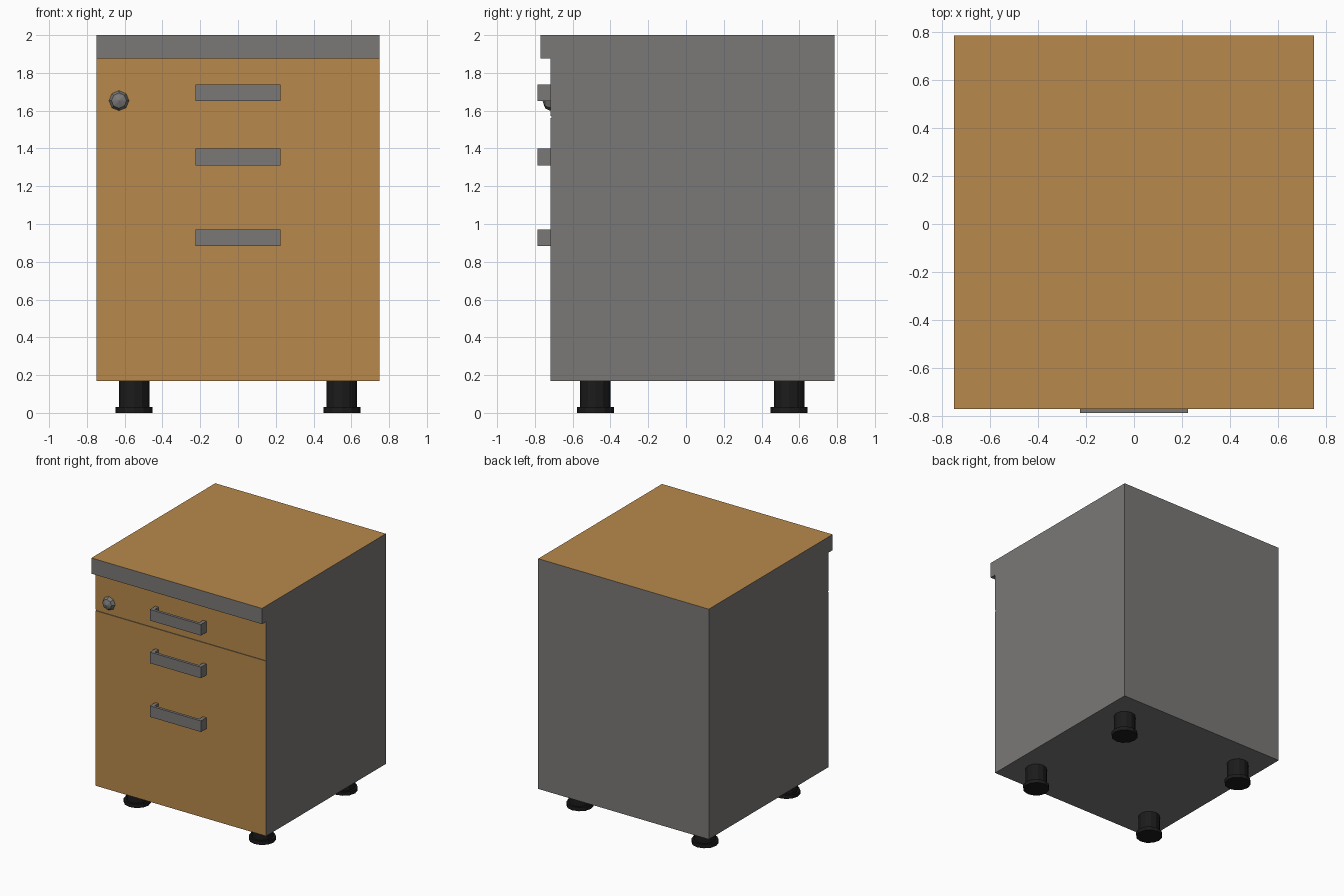
import bpy, bmesh, math
from mathutils import Matrix

if "Cube" in bpy.data.objects:
    bpy.data.objects.remove(bpy.data.objects["Cube"])


def material(name, rgb):
    m = bpy.data.materials.new(name)
    m.diffuse_color = (*rgb, 1)
    m.use_nodes = True
    m.node_tree.nodes["Principled BSDF"].inputs["Base Color"].default_value = m.diffuse_color
    return m


WOOD = material("wood", (0.48, 0.25, 0.072))
GREY = material("grey", (0.195, 0.19, 0.185))
BLACK = material("black", (0.011, 0.011, 0.011))


def finish(name, bm, *mats):
    bmesh.ops.recalc_face_normals(bm, faces=bm.faces)
    me = bpy.data.meshes.new(name)
    bm.to_mesh(me)
    bm.free()
    for m in mats:
        me.materials.append(m)
    ob = bpy.data.objects.new(name, me)
    bpy.context.collection.objects.link(ob)
    return ob


def extrude(bm, points, direction):
    f = bm.faces.new([bm.verts.new(p) for p in points])
    r = bmesh.ops.extrude_face_region(bm, geom=[f])
    verts = [v for v in r["geom"] if isinstance(v, bmesh.types.BMVert)]
    bmesh.ops.translate(bm, verts=verts, vec=direction)


def lathe(name, profile, sides, mat, matrix):
    # rings of (radius, height), closed by caps
    bm = bmesh.new()
    rings = [[bm.verts.new((r * math.cos(a), r * math.sin(a), z))
              for a in (2 * math.pi * i / sides for i in range(sides))]
             for r, z in profile]
    for lo, hi in zip(rings, rings[1:]):
        for i in range(sides):
            j = (i + 1) % sides
            bm.faces.new((lo[i], lo[j], hi[j], hi[i]))
    bm.faces.new(rings[0])
    bm.faces.new(rings[-1])
    bmesh.ops.remove_doubles(bm, verts=bm.verts, dist=1e-4)
    bm.transform(matrix)
    return finish(name, bm, mat)


FRONT, BACK = -0.718, 0.785

# Cabinet: side profile with overhanging top and a thin drawer seam
bm = bmesh.new()
seam = FRONT + 0.006
profile = [(BACK, 0.17), (BACK, 2), (-0.77, 2), (-0.77, 1.875), (FRONT, 1.875),
           (FRONT, 1.572), (seam, 1.572), (seam, 1.561), (FRONT, 1.561), (FRONT, 0.17)]
extrude(bm, [(-0.75, y, z) for y, z in profile], (1.5, 0, 0))
cabinet = finish("cabinet", bm, GREY, WOOD)
for p in cabinet.data.polygons:
    top = p.normal.z > 0.9 and p.center.z > 1.9
    drawer_front = p.normal.y < -0.9 and p.center.z < 1.87
    p.material_index = int(top or drawer_front)

# Drawer handles: U shape seen from above
for name, z in (("top_handle", 1.65), ("middle_handle", 1.311), ("bottom_handle", 0.884)):
    bm = bmesh.new()
    w, t, y0, y1 = 0.225, 0.03, -0.787, -0.765
    u = [(-w, FRONT), (-w, y0), (w, y0), (w, FRONT),
         (w - t, FRONT), (w - t, y1), (t - w, y1), (t - w, FRONT)]
    extrude(bm, [(x, y, z) for x, y in u], (0, 0, 0.088))
    finish(name, bm, GREY)

# Lock: eight-sided dome
lathe("lock", [(0.053, 0), (0.053, 0.004), (0.04, 0.028), (0.00001, 0.042)], 8, GREY,
      Matrix.Translation((-0.63, FRONT, 1.653)) @ Matrix.Rotation(math.pi / 2, 4, "X"))

# Feet
mid = (FRONT + BACK) / 2
for sx, xn in ((-1, "left"), (1, "right")):
    for sy, yn in ((-1, "front"), (1, "back")):
        lathe(f"{yn}_{xn}_foot", [(0.098, 0), (0.098, 0.03), (0.081, 0.03), (0.081, 0.17)],
              12, BLACK, Matrix.Translation((sx * 0.55, mid + sy * 0.513, 0)))
